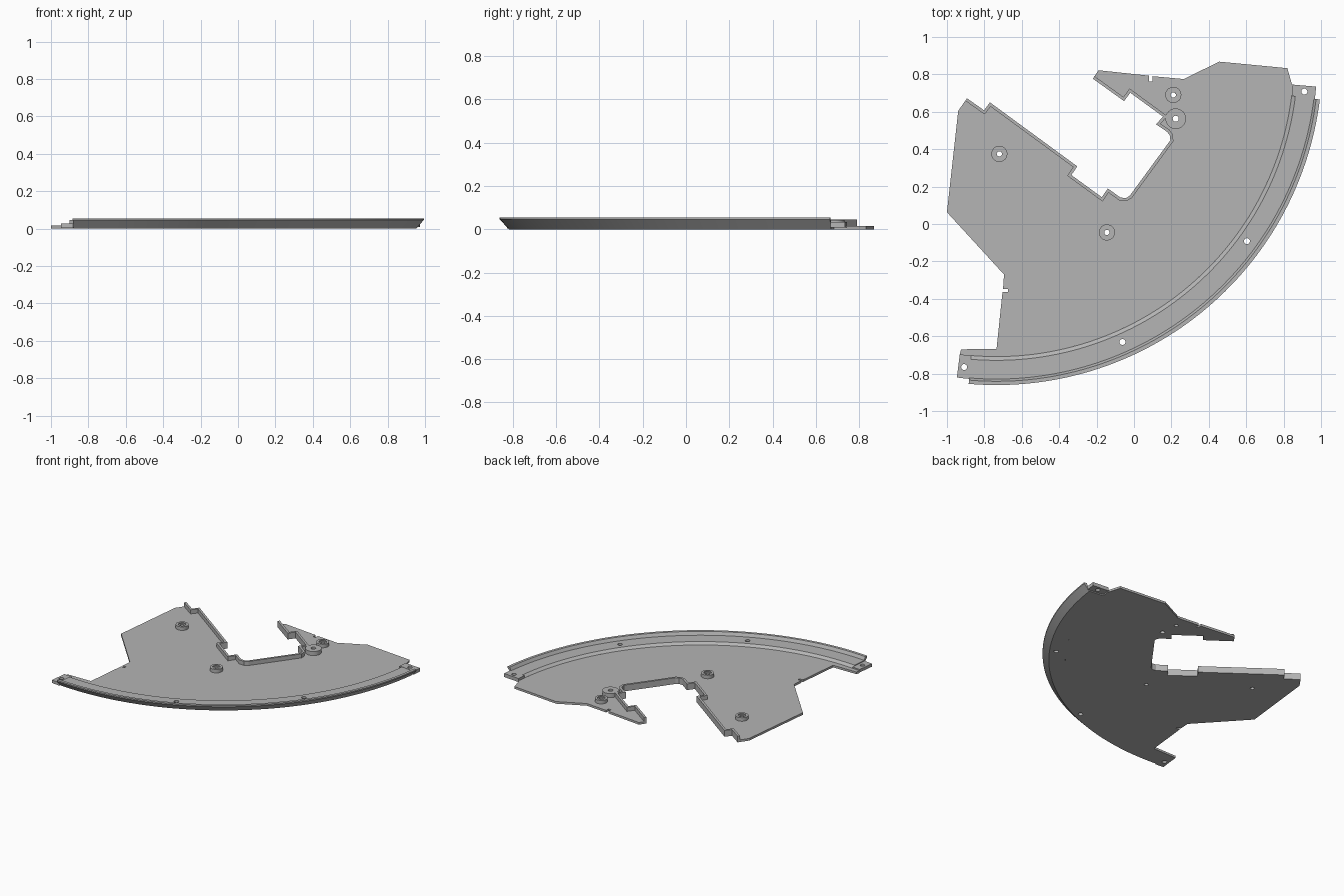
import bpy, bmesh, math
from mathutils import Vector

if "Cube" in bpy.data.objects:
    bpy.data.objects.remove(bpy.data.objects["Cube"])

CX, CY, MID = -0.735, 0.881, -51.0      # rim centre and its symmetry angle
FLOOR, STEP, TOP = 0.016, 0.032, 0.055  # plate, channel and lip heights

grey = bpy.data.materials.new("grey_plastic")
grey.diffuse_color = (0.46, 0.46, 0.46, 1)
grey.use_nodes = True
grey.node_tree.nodes["Principled BSDF"].inputs["Base Color"].default_value = grey.diffuse_color


def finish(name, bm):
    bmesh.ops.recalc_face_normals(bm, faces=bm.faces[:])
    me = bpy.data.meshes.new(name)
    bm.to_mesh(me)
    bm.free()
    me.materials.append(grey)
    ob = bpy.data.objects.new(name, me)
    bpy.context.collection.objects.link(ob)
    return ob


def polar(r, deg):
    a = math.radians(deg)
    return (CX + r * math.cos(a), CY + r * math.sin(a))


def arc(r, a, b, n):
    return [polar(r, MID + a + (b - a) * i / n) for i in range(n + 1)]


def prism(name, pts, z0, z1):
    bm = bmesh.new()
    f = bm.faces.new([bm.verts.new((x, y, z0)) for x, y in pts])
    ext = bmesh.ops.extrude_face_region(bm, geom=[f])
    bmesh.ops.translate(bm, vec=(0, 0, z1 - z0),
                        verts=[g for g in ext["geom"] if isinstance(g, bmesh.types.BMVert)])
    return finish(name, bm)


def grid_solid(name, rings, closed):
    """Join matching cross-sections; close the loop or cap both ends."""
    bm = bmesh.new()
    rows = [[bm.verts.new(p) for p in ring] for ring in rings]
    n, m = len(rows), len(rows[0])
    for i in range(n if closed else n - 1):
        a, b = rows[i], rows[(i + 1) % n]
        for j in range(m):
            k = (j + 1) % m
            bm.faces.new((a[j], a[k], b[k], b[j]))
    if not closed:
        bm.faces.new(rows[0])
        bm.faces.new(rows[-1])
    return finish(name, bm)


def lathe(name, x, y, prof, n=32):
    rings = [[(x + r * math.cos(t), y + r * math.sin(t), z) for r, z in prof]
             for t in (2 * math.pi * i / n for i in range(n))]
    return grid_solid(name, rings, True)


def drill(ob, holes):
    for x, y, r in holes:
        pts = [(x + r * math.cos(i * math.pi / 12), y + r * math.sin(i * math.pi / 12))
               for i in range(24)]
        cut = prism("hole_cutter", pts, -0.1, 0.2)
        mod = ob.modifiers.new("hole", "BOOLEAN")
        mod.operation, mod.solver, mod.object = "DIFFERENCE", "EXACT", cut
        bpy.context.view_layer.objects.active = ob
        bpy.ops.object.modifier_apply(modifier=mod.name)
        bpy.data.objects.remove(cut)


def smooth(ob):
    bpy.ops.object.select_all(action="DESELECT")
    ob.select_set(True)
    bpy.context.view_layer.objects.active = ob
    bpy.ops.object.shade_smooth_by_angle(angle=math.radians(25))


# Outline pieces, anticlockwise
back_edge = [(0.845, 0.745), (0.82, 0.833), (0.455, 0.868), (0.267, 0.775),
             (0.10, 0.79), (0.10, 0.762), (0.08, 0.762), (0.08, 0.793), (-0.19, 0.822)]
notch = [(-0.22, 0.777), (-0.053, 0.657), (-0.02, 0.702), (0.155, 0.574), (0.118, 0.533),
         (0.178, 0.492), (0.193, 0.472), (0.194, 0.447), (-0.022, 0.152), (-0.042, 0.139),
         (-0.072, 0.141), (-0.14, 0.19), (-0.172, 0.143), (-0.335, 0.262), (-0.303, 0.308),
         (-0.77, 0.65), (-0.802, 0.608), (-0.893, 0.672)]
left_edge = [(-0.94, 0.605), (-1.0, 0.063), (-0.695, -0.27), (-0.70, -0.347),
             (-0.673, -0.347), (-0.673, -0.363), (-0.703, -0.363), (-0.735, -0.668),
             (-0.925, -0.67)]

# Base plate
bosses = [(-0.72, 0.375), (-0.145, -0.045), (0.21, 0.69)]
plate = prism("base_plate", back_edge + notch + left_edge + arc(1.59, -46.1, 46.1, 64), 0, FLOOR)
drill(plate, [(x, y, 0.014) for x, y in bosses] + [(0.223, 0.563, 0.016)])

# Raised wall around the notch, mitred on the plate side
path = [Vector(p) for p in notch]
inner = []
for i, p in enumerate(path):
    d1 = (p - path[i - 1]).normalized() if i else (path[1] - p).normalized()
    d2 = (path[i + 1] - p).normalized() if i < len(path) - 1 else d1
    n1, n2 = Vector((-d1.y, d1.x)), Vector((-d2.y, d2.x))
    inner.append(p + (n1 + n2) * (0.016 / (1 + n1.dot(n2))))
sections = [[(p.x, p.y, FLOOR), (p.x, p.y, 0.046), (q.x, q.y, 0.046), (q.x, q.y, FLOOR)]
            for p, q in zip(path, inner)]
grid_solid("notch_wall", sections, False)

# Curved rim: inner step, channel, outer lip and sloping outside
profile = [(1.59, 0), (1.70, 0), (1.742, 0.046), (1.742, TOP), (1.722, TOP),
           (1.71, STEP), (1.61, STEP), (1.59, FLOOR)]
sections = []
for i in range(65):
    a = MID - 43.9 + 87.8 * i / 64
    sections.append([(*polar(r, a), z) for r, z in profile])
rim = grid_solid("curved_rim", sections, False)
drill(rim, [(*polar(1.655, MID + a), 0.016) for a in (-15, 15)])
smooth(rim)

# Joining tabs at the rim ends
for name, s, z0, z1 in (("left_tab", -1, 0.004, 0.026), ("right_tab", 1, 0.008, 0.034)):
    pts = arc(1.59, s * 43.9, s * 46.1, 3) + arc(1.715, s * 46.1, s * 43.9, 3)
    tab = prism(name, pts, z0, z1)
    drill(tab, [(*polar(1.655, MID + s * 45), 0.016)])

# Screw bosses with a recessed seat
for i, (x, y) in enumerate(bosses):
    smooth(lathe(f"screw_boss_{i + 1}", x, y,
                 [(0.043, FLOOR), (0.043, 0.042), (0.026, 0.042), (0.026, 0.034),
                  (0.014, 0.034), (0.014, FLOOR)]))

# Wide pivot disc
smooth(lathe("pivot_disc", 0.223, 0.563,
             [(0.055, FLOOR), (0.055, 0.046), (0.016, 0.046), (0.016, FLOOR)]))
